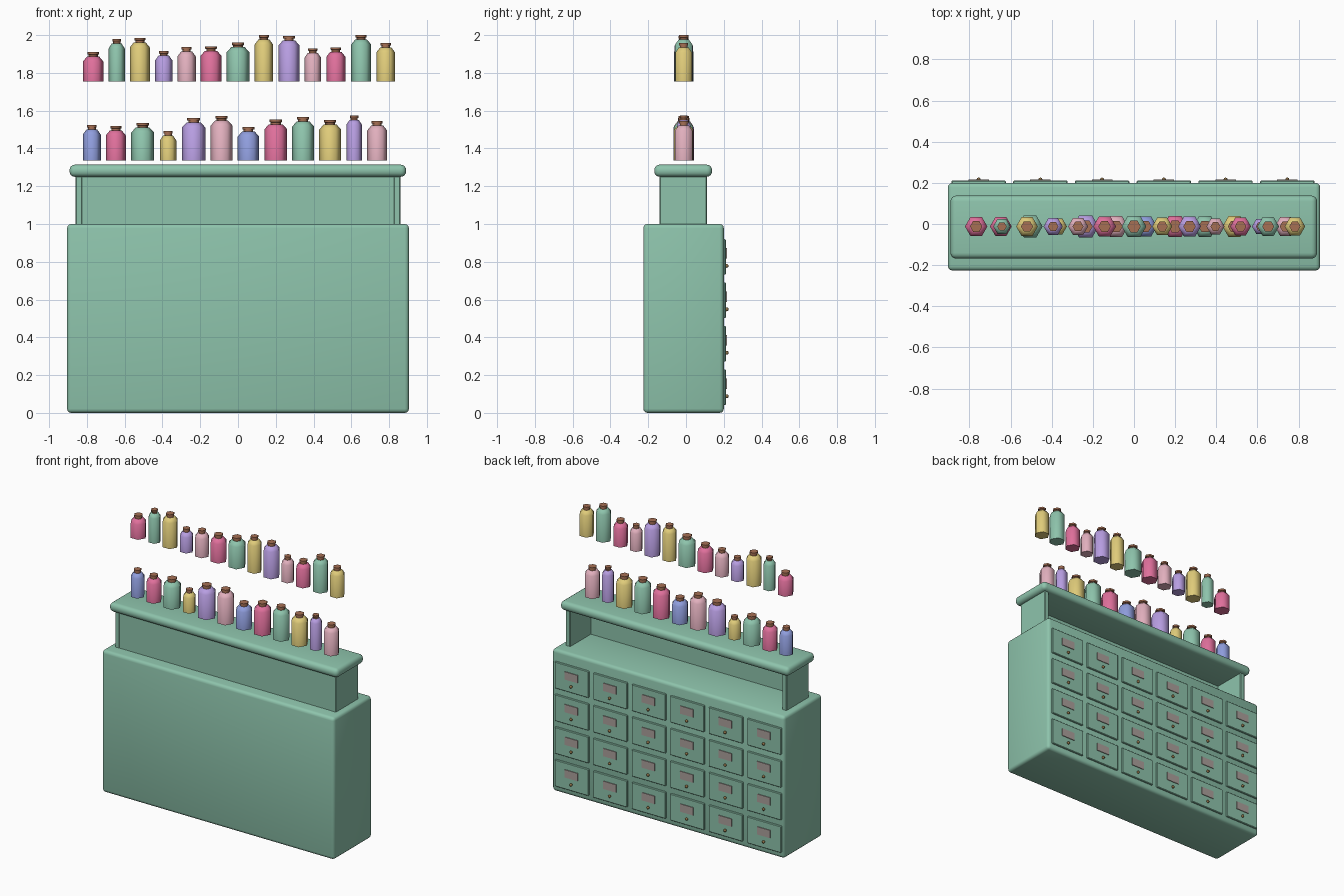
import bpy, bmesh, math

if "Cube" in bpy.data.objects:
    bpy.data.objects.remove(bpy.data.objects["Cube"])


def material(name, r, g, b):
    m = bpy.data.materials.new(name)
    lin = [((c / 255 + 0.055) / 1.055) ** 2.4 for c in (r, g, b)]
    m.diffuse_color = (*lin, 1)
    m.use_nodes = True
    m.node_tree.nodes["Principled BSDF"].inputs["Base Color"].default_value = m.diffuse_color
    return m


MAT = {
    "green": material("sage green", 142, 196, 172),
    "pink": material("raspberry pink", 224, 112, 156),
    "yellow": material("straw yellow", 224, 204, 122),
    "purple": material("lilac", 184, 158, 226),
    "rose": material("pale rose", 226, 176, 190),
    "blue": material("periwinkle", 144, 158, 222),
    "cork": material("cork brown", 166, 112, 84),
    "label": material("label grey", 172, 160, 156),
    "knob": material("aged brass", 140, 112, 70),
}


def finish(name, bm, mats, angle=35):
    bmesh.ops.recalc_face_normals(bm, faces=bm.faces)
    me = bpy.data.meshes.new(name)
    bm.to_mesh(me)
    bm.free()
    for m in mats:
        me.materials.append(MAT[m])
    ob = bpy.data.objects.new(name, me)
    bpy.context.collection.objects.link(ob)
    bpy.ops.object.select_all(action="DESELECT")
    ob.select_set(True)
    bpy.context.view_layer.objects.active = ob
    bpy.ops.object.shade_smooth_by_angle(angle=math.radians(angle))
    return ob


def box(name, x, y, z, mat, bevel=0.0, segments=3):
    """Box from (min, max) ranges with rounded edges."""
    bm = bmesh.new()
    bmesh.ops.create_cube(bm, size=1)
    for v in bm.verts:
        v.co = [lo + (hi - lo) * (c + 0.5) for c, (lo, hi) in zip(v.co, (x, y, z))]
    if bevel:
        bmesh.ops.bevel(bm, geom=bm.edges[:], offset=bevel, segments=segments,
                        profile=0.5, affect="EDGES")
    return finish(name, bm, [mat])


def bottle(name, x, z, width, top, mat):
    """Six-sided jar with sloped shoulders and a two-step cork."""
    r = width / 2
    profile = [(r, z), (r, top - 0.05), (r * 0.6, top - 0.024),
               (r * 0.45, top - 0.024), (r * 0.45, top - 0.014),
               (r * 0.55, top - 0.012), (r * 0.55, top)]
    bm = bmesh.new()
    rings = []
    for rad, h in profile:
        rings.append([bm.verts.new((x + rad * math.cos(i * math.pi / 3),
                                    -0.012 + rad * math.sin(i * math.pi / 3), h))
                      for i in range(6)])
    for k in range(len(rings) - 1):
        for i in range(6):
            j = (i + 1) % 6
            f = bm.faces.new((rings[k][i], rings[k][j], rings[k + 1][j], rings[k + 1][i]))
            f.material_index = 1 if k >= 3 else 0
    bm.faces.new(rings[0][::-1])
    bm.faces.new(rings[-1]).material_index = 1
    return finish(name, bm, [mat, "cork"], 62)


# Counter body
box("counter_body", (-0.905, 0.905), (-0.226, 0.2), (0, 1.0), "green", 0.022)

# Raised hutch, open at the back
for side in (-1, 1):
    xs = sorted((side * 0.825, side * 0.86))
    box("hutch_side", xs, (-0.14, 0.11), (0.99, 1.27), "green", 0.004, 1)
box("hutch_panel", (-0.84, 0.84), (-0.138, -0.12), (0.99, 1.27), "green")
box("hutch_top", (-0.892, 0.89), (-0.168, 0.138), (1.25, 1.314), "green", 0.028, 4)

# Drawers with label plates and knobs
for row in range(4):
    for col in range(6):
        cx = -0.755 + 0.3 * col
        z0 = 0.042 + 0.23 * row
        box("drawer_front", (cx - 0.132, cx + 0.132), (0.19, 0.211),
            (z0, z0 + 0.188), "green", 0.004, 1)
        box("drawer_label", (cx - 0.05, cx + 0.05), (0.209, 0.216),
            (z0 + 0.085, z0 + 0.14), "label")
        bm = bmesh.new()
        bmesh.ops.create_uvsphere(bm, u_segments=8, v_segments=6, radius=0.01)
        bmesh.ops.translate(bm, verts=bm.verts, vec=(cx, 0.216, z0 + 0.046))
        finish("drawer_knob", bm, ["knob"], 60)

# Bottle rows: centre x, width, top height, colour
LOWER = [(-.774, .095, 1.524, "blue"), (-.647, .106, 1.519, "pink"),
         (-.505, .122, 1.534, "green"), (-.370, .088, 1.492, "yellow"),
         (-.235, .125, 1.561, "purple"), (-.087, .116, 1.571, "rose"),
         (.055, .113, 1.513, "blue"), (.200, .120, 1.552, "pink"),
         (.345, .116, 1.566, "green"), (.488, .116, 1.550, "yellow"),
         (.615, .083, 1.575, "purple"), (.737, .106, 1.545, "rose")]
UPPER = [(-.767, .109, 1.910, "pink"), (-.642, .085, 1.980, "green"),
         (-.520, .106, 1.985, "yellow"), (-.393, .093, 1.915, "purple"),
         (-.272, .097, 1.937, "rose"), (-.143, .111, 1.940, "pink"),
         (.000, .120, 1.960, "green"), (.137, .098, 2.000, "yellow"),
         (.270, .111, 1.995, "purple"), (.396, .088, 1.930, "rose"),
         (.518, .101, 1.935, "pink"), (.652, .106, 2.000, "green"),
         (.782, .100, 1.958, "yellow")]
for label, base, rows in (("lower_bottle", 1.336, LOWER), ("upper_bottle", 1.755, UPPER)):
    for x, width, top, mat in rows:
        bottle(label, x, base, width, top, mat)
